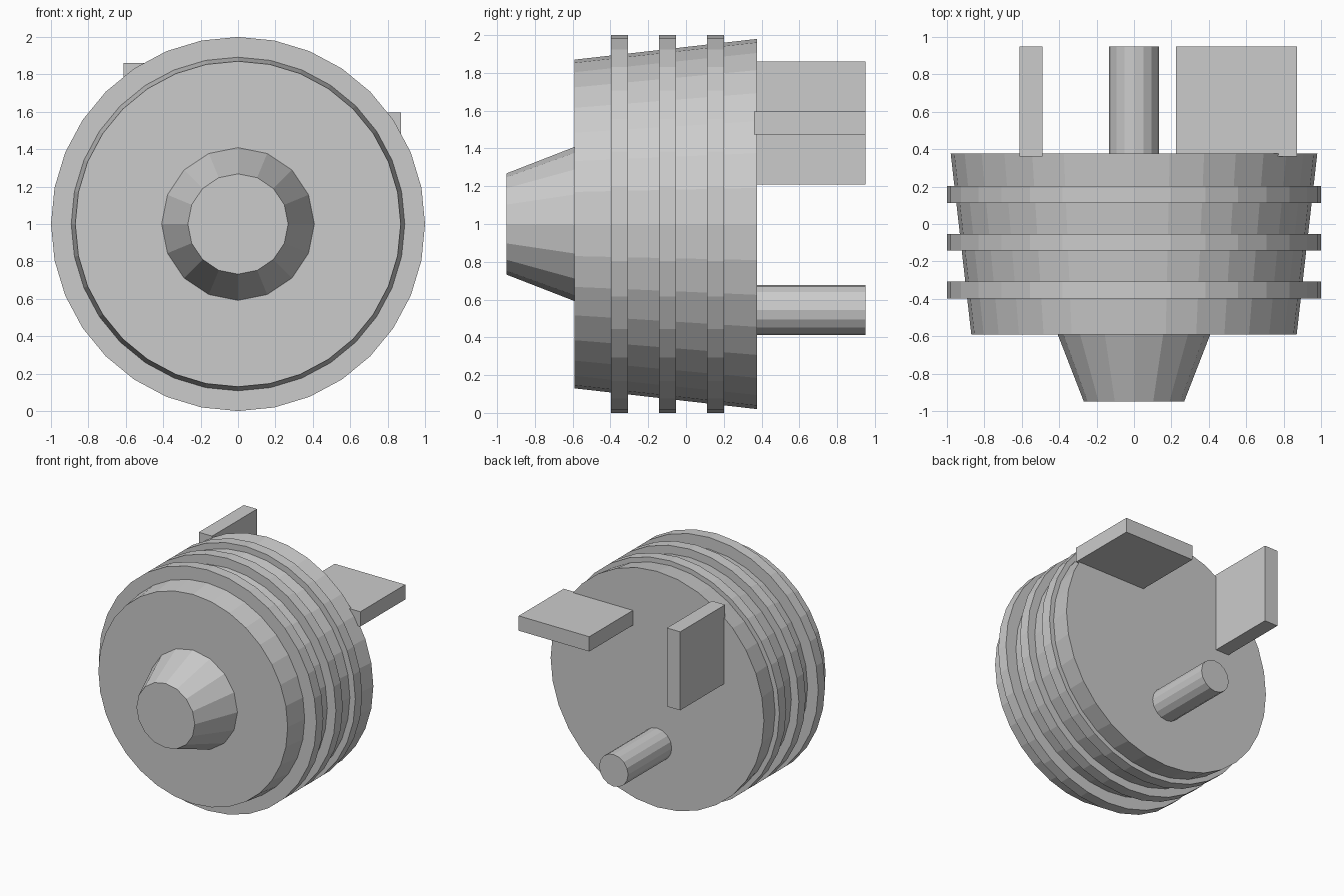
import bpy
from math import pi

if "Cube" in bpy.data.objects:
    bpy.data.objects.remove(bpy.data.objects["Cube"])


def turned(name, y0, y1, r_front, r_back, sides, x=0.0, z=1.0):
    """Faceted cylinder or cone lying along y, from y0 (front) to y1 (back)."""
    bpy.ops.mesh.primitive_cone_add(
        vertices=sides, radius1=r_back, radius2=r_front, depth=y1 - y0,
        location=(x, (y0 + y1) / 2, z), rotation=(pi / 2, 0, 0))
    bpy.context.object.name = name


def block(name, x0, x1, y0, y1, z0, z1):
    bpy.ops.mesh.primitive_cube_add(
        size=1, location=((x0 + x1) / 2, (y0 + y1) / 2, (z0 + z1) / 2))
    ob = bpy.context.object
    ob.name = name
    ob.scale = (x1 - x0, y1 - y0, z1 - z0)
    bpy.ops.object.transform_apply(location=False, rotation=False, scale=True)


# Tapered plug body and cable nose
turned("plug_body", -0.59, 0.377, 0.87, 0.98, 32)
turned("cable_nose", -0.95, -0.59, 0.268, 0.408, 16)

# Grip rings
for i in range(3):
    y = -0.398 + i * 0.255
    turned(f"grip_ring_{i + 1}", y, y + 0.09, 1.0, 1.0, 32)

# Round ground pin
turned("ground_pin", 0.36, 0.95, 0.133, 0.133, 16, z=0.545)

# Flat blades, one upright and one lying flat
block("upright_blade", -0.612, -0.49, 0.36, 0.95, 1.208, 1.86)
block("flat_blade", 0.224, 0.872, 0.36, 0.95, 1.473, 1.596)
